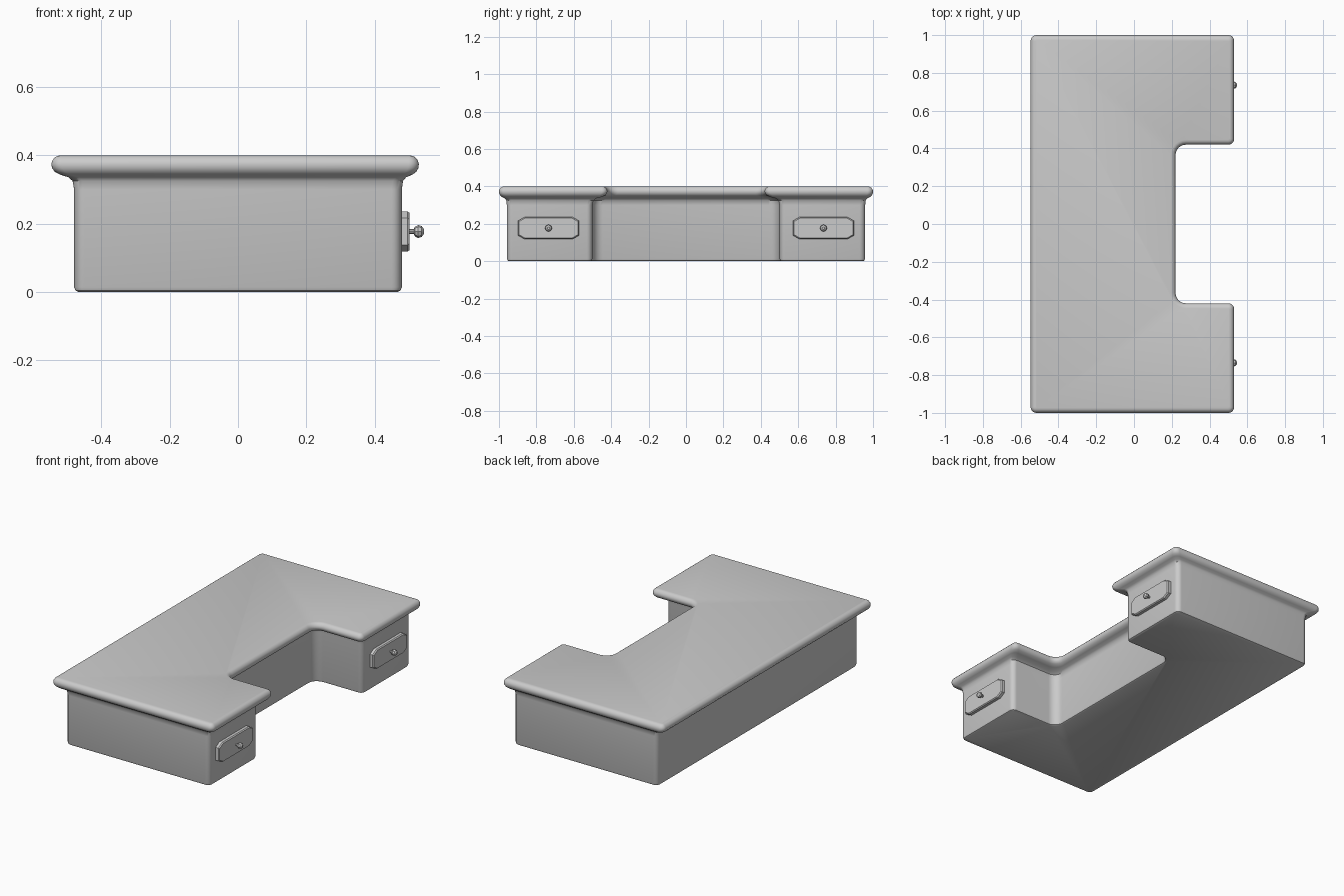
import bpy, bmesh, math
from mathutils import Vector

if "Cube" in bpy.data.objects:
    bpy.data.objects.remove(bpy.data.objects["Cube"])

# Outline corners: (body x, body y, top x, top y), counter-clockwise; concave flag last
HALF = [(0.16, 0.50, 0.22, 0.42, True), (0.48, 0.50, 0.53, 0.42, False),
        (0.48, 0.958, 0.53, 1.0, False), (-0.48, 0.958, -0.547, 1.0, False)]
MIRROR = [(a, -b, c, -d, f) for a, b, c, d, f in reversed(HALF)]
CORNERS = MIRROR + HALF
CORNERS = CORNERS[::1]


def outline(t, z, inset=0.0):
    """U-shaped ring with rounded corners, blended from body (t=0) to top (t=1)."""
    n = len(CORNERS)
    pts = [Vector((a + (c - a) * t, b + (d - b) * t)) for a, b, c, d, _ in CORNERS]
    # shrink every corner along its two edge normals
    moved = []
    for i, p in enumerate(pts):
        d1 = (p - pts[i - 1]).normalized()
        d2 = (pts[(i + 1) % n] - p).normalized()
        n1, n2 = Vector((-d1.y, d1.x)), Vector((-d2.y, d2.x))
        moved.append((p + (n1 + n2) * inset, d1, d2))
    ring = []
    for (p, d1, d2), corner in zip(moved, CORNERS):
        r = 0.055 + inset if corner[4] else max(0.03 - inset, 0.008)
        centre = p - d1 * r + d2 * r
        for k in range(7):
            a = math.pi / 2 * k / 6
            q = centre - d2 * r * math.cos(a) + d1 * r * math.sin(a)
            ring.append((q.x, q.y, z))
    return ring


def make_object(name, bm, angle=35):
    bmesh.ops.recalc_face_normals(bm, faces=bm.faces)
    me = bpy.data.meshes.new(name)
    bm.to_mesh(me)
    bm.free()
    ob = bpy.data.objects.new(name, me)
    bpy.context.collection.objects.link(ob)
    bpy.ops.object.select_all(action='DESELECT')
    ob.select_set(True)
    bpy.context.view_layer.objects.active = ob
    bpy.ops.object.shade_smooth_by_angle(angle=math.radians(angle))
    return ob


def loft(name, rings, angle=35):
    bm = bmesh.new()
    loops = [[bm.verts.new(p) for p in r] for r in rings]
    for lo, hi in zip(loops, loops[1:]):
        for i in range(len(lo)):
            j = (i + 1) % len(lo)
            bm.faces.new((lo[i], lo[j], hi[j], hi[i]))
    bm.faces.new(loops[0][::-1])
    bm.faces.new(loops[-1])
    return make_object(name, bm, angle)


# Desk: base, cove under the overhang and rounded top edge in one sweep (t, z, inset)
PROFILE = [(0, 0, 0.012), (0, 0.004, 0.004), (0, 0.014, 0), (0, 0.30, 0),
           (0.07, 0.325, 0), (0.25, 0.336, 0), (0.6, 0.343, 0), (0.85, 0.352, 0),
           (0.97, 0.363, 0), (1, 0.375, 0), (1, 0.385, 0.003),
           (1, 0.394, 0.010), (1, 0.398, 0.017), (1, 0.40, 0.026)]
loft("desk_body", [outline(*p) for p in PROFILE])


def panel_ring(x, y, z, w, h, cy, cz):
    quad = [(w - cy, h), (w, h - cz)]
    pts = quad + [(a, -b) for a, b in reversed(quad)]
    pts += [(-a, -b) for a, b in pts]
    return [(x, y + a, z + b) for a, b in pts]


# Drawer fronts with knobs
for side, name in ((-1, "left"), (1, "right")):
    y, z = 0.735 * side, 0.177
    loft(name + "_drawer_front",
         [panel_ring(0.47, y, z, 0.163, 0.059, 0.035, 0.02),
          panel_ring(0.497, y, z, 0.163, 0.059, 0.035, 0.02),
          panel_ring(0.503, y, z, 0.158, 0.054, 0.034, 0.019)], 20)
    knob = [(0.498, 0.007), (0.515, 0.007), (0.518, 0.014), (0.528, 0.019),
            (0.538, 0.016), (0.545, 0.007)]
    loft(name + "_drawer_knob",
         [[(x, y + r * math.cos(k * math.pi / 4), z + r * math.sin(k * math.pi / 4))
           for k in range(8)] for x, r in knob], 30)
